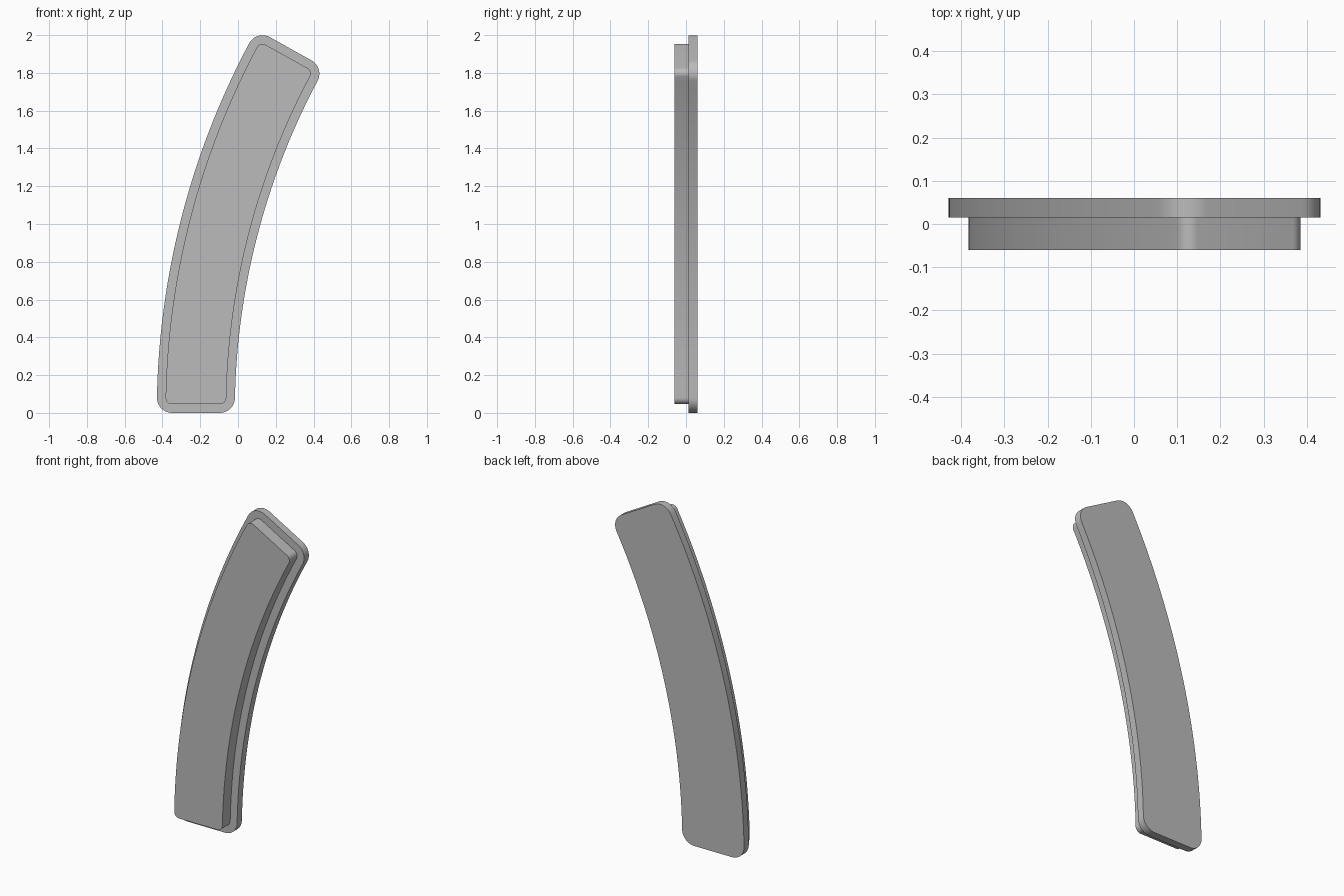
import bpy, bmesh
from math import sin, cos, asin, pi, radians

cube = bpy.data.objects.get("Cube")
if cube:
    bpy.data.objects.remove(cube, do_unlink=True)

# Curved band: outer radius, width, corner radius and sweep
OUTER, WIDTH, CORNER, SWEEP = 4.158, 0.413, 0.08, radians(29.2)
INNER = OUTER - WIDTH
HUB = (OUTER - 0.43, 0.0)

grey = bpy.data.materials.new("plain_grey")
grey.use_nodes = True
colour = (0.5, 0.5, 0.5, 1)
grey.diffuse_color = colour
grey.node_tree.nodes["Principled BSDF"].inputs["Base Color"].default_value = colour


def arc(centre, radius, start, end, steps):
    """Points along an arc in the x-z plane."""
    angles = [start + (end - start) * i / steps for i in range(steps + 1)]
    return [(centre[0] + radius * cos(t), centre[1] + radius * sin(t)) for t in angles]


def band_outline(inset):
    """Rounded sector outline, moved inwards by inset."""
    ro, ri = OUTER - CORNER, INNER + CORNER
    a, b = asin(CORNER / ro), asin(CORNER / ri)
    rad = CORNER - inset

    def spot(radius, phi):
        return HUB[0] - radius * cos(phi), radius * sin(phi)

    pts = arc(HUB, OUTER - inset, pi - a, pi - SWEEP + a, 40)
    pts += arc(spot(ro, SWEEP - a), rad, pi - SWEEP + a, pi / 2 - SWEEP, 10)
    pts += arc(spot(ri, SWEEP - b), rad, pi / 2 - SWEEP, b - SWEEP, 10)
    pts += arc(HUB, INNER + inset, pi - SWEEP + b, pi - b, 40)
    pts += arc(spot(ri, b), rad, -b, -pi / 2, 10)
    pts += arc(spot(ro, a), rad, -pi / 2, -pi - a, 10)
    return pts


def make_plate(name, inset, y_front, y_back):
    bm = bmesh.new()
    face = bm.faces.new([bm.verts.new((x, y_front, z)) for x, z in band_outline(inset)])
    bmesh.ops.remove_doubles(bm, verts=bm.verts[:], dist=0.0001)
    grown = bmesh.ops.extrude_face_region(bm, geom=bm.faces[:], use_keep_orig=True)
    moved = [v for v in grown["geom"] if isinstance(v, bmesh.types.BMVert)]
    bmesh.ops.translate(bm, verts=moved, vec=(0, y_back - y_front, 0))
    bmesh.ops.recalc_face_normals(bm, faces=bm.faces[:])
    mesh = bpy.data.meshes.new(name)
    bm.to_mesh(mesh)
    bm.free()
    mesh.materials.append(grey)
    obj = bpy.data.objects.new(name, mesh)
    bpy.context.collection.objects.link(obj)
    bpy.ops.object.select_all(action='DESELECT')
    obj.select_set(True)
    bpy.context.view_layer.objects.active = obj
    bpy.ops.object.shade_smooth_by_angle(angle=radians(30))


# Wide flange behind, smaller raised pad in front
make_plate("back_flange", 0, 0.0145, 0.06)
make_plate("front_pad", 0.046, -0.06, 0.0145)
